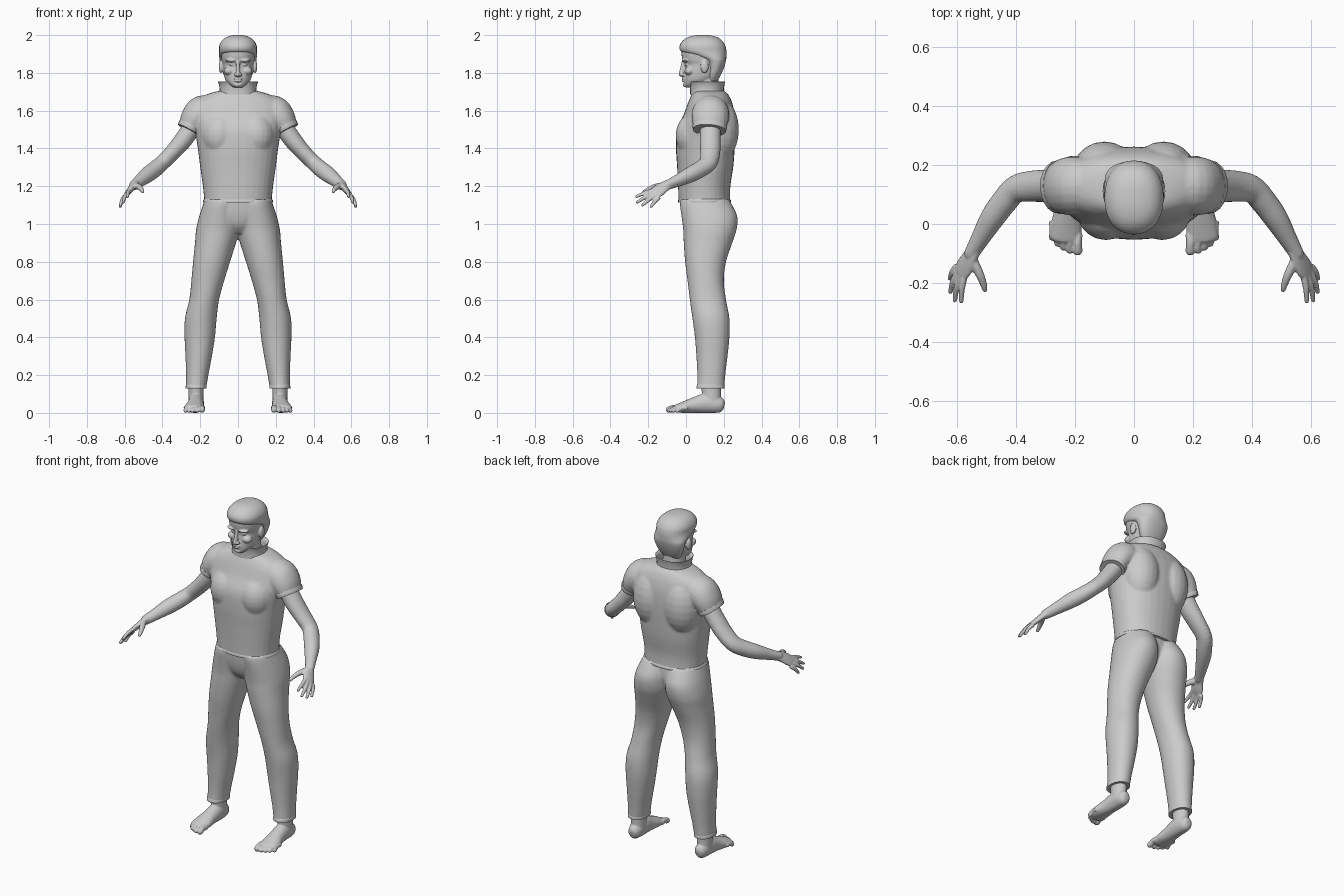
import bpy, bmesh, math
from mathutils import Vector, Matrix


def smooth_rows(rows, k=4):
    """Catmull-Rom interpolation of numeric rows."""
    out = []
    for i in range(len(rows) - 1):
        a, b, c, d = rows[max(i - 1, 0)], rows[i], rows[i + 1], rows[min(i + 2, len(rows) - 1)]
        for s in range(k):
            t = s / k
            out.append([0.5 * (2 * q + (r - p) * t + (2 * p - 5 * q + 4 * r - u) * t * t
                               + (3 * q - p - 3 * r + u) * t ** 3) for p, q, r, u in zip(a, b, c, d)])
    return out + [list(rows[-1])]


def skin(bm, rings, caps=True):
    vs = [[bm.verts.new(p) for p in r] for r in rings]
    n = len(vs[0])
    for a, b in zip(vs, vs[1:]):
        for i in range(n):
            bm.faces.new((a[i], a[(i + 1) % n], b[(i + 1) % n], b[i]))
    if caps:
        bm.faces.new(vs[0][::-1])
        bm.faces.new(vs[-1])


def circle(n=32, p=2.0):
    for i in range(n):
        c, s = math.cos(2 * math.pi * i / n), math.sin(2 * math.pi * i / n)
        yield math.copysign(abs(c) ** (2 / p), c), math.copysign(abs(s) ** (2 / p), s)


def stack(bm, rows, p=2.2, caps=True):
    """Horizontal sections: z, x0, x1, y0, y1."""
    skin(bm, [[Vector(((x0 + x1) / 2 + c * (x1 - x0) / 2, (y0 + y1) / 2 + s * (y1 - y0) / 2, z))
               for c, s in circle(32, p)] for z, x0, x1, y0, y1 in smooth_rows(rows)], caps)


def body(bm, rows, p=2.2, caps=True):
    """Sections centred on x = 0: z, half width, y0, y1."""
    stack(bm, [(z, -w, w, a, b) for z, w, a, b in rows], p, caps)


def tube(bm, rows, ref, dome=True):
    """Path sections: x, y, z, radius along ref, radius across."""
    rows = smooth_rows(rows)
    pts = [Vector(r[:3]) for r in rows]
    rings = []
    for i, r in enumerate(rows):
        t = (pts[min(i + 1, len(pts) - 1)] - pts[max(i - 1, 0)]).normalized()
        u = Vector(ref)
        u = (u - t * u.dot(t)).normalized()
        v = t.cross(u)
        rings.append([pts[i] + u * c * r[3] + v * s * r[4] for c, s in circle(20)])
    if dome:
        m = min(rows[-1][3:])
        for off, f in ((0.5, 0.87), (0.85, 0.5), (1.0, 0.1)):
            rings.append([pts[-1] + t * m * off + (u * c * r[3] + v * s * r[4]) * f for c, s in circle(20)])
    skin(bm, rings)


def ball(bm, co, r):
    bmesh.ops.create_uvsphere(bm, u_segments=20, v_segments=12, radius=1,
                              matrix=Matrix.Translation(co) @ Matrix.Diagonal((*r, 1)))


def mirror(bm):
    new = bmesh.ops.duplicate(bm, geom=bm.verts[:] + bm.edges[:] + bm.faces[:])['geom']
    for v in new:
        if isinstance(v, bmesh.types.BMVert):
            v.co.x *= -1


def finish(bm, name, voxel=0, iters=3):
    """Make the object; with a voxel size its overlapping solids are fused."""
    for v in bm.verts:
        v.co.z = max(v.co.z, 0)
    bmesh.ops.recalc_face_normals(bm, faces=bm.faces)
    for f in bm.faces:
        f.smooth = True
    me = bpy.data.meshes.new(name)
    bm.to_mesh(me)
    bm.free()
    ob = bpy.data.objects.new(name, me)
    bpy.context.collection.objects.link(ob)
    if voxel:
        m = ob.modifiers.new("fuse", 'REMESH')
        m.mode, m.voxel_size, m.use_smooth_shade = 'VOXEL', voxel, True
        m = ob.modifiers.new("soften", 'SMOOTH')
        m.factor, m.iterations = 0.5, iters
    return ob


# Shirt: sleeves and shoulder blades mirrored, then the torso
bm = bmesh.new()
tube(bm, [(.13, .13, 1.595, .085, .08), (.19, .13, 1.59, .098, .09), (.228, .128, 1.557, .098, .078),
          (.252, .125, 1.515, .088, .064), (.26, .124, 1.50, .086, .062)], (0, 1, 0), dome=False)
ball(bm, (.10, .175, 1.50), (.11, .105, .17))
ball(bm, (.095, .045, 1.47), (.10, .10, .12))
mirror(bm)
body(bm, [(1.115, .183, -.04, .236), (1.135, .18, -.04, .234), (1.2, .186, -.042, .235), (1.3, .2, -.047, .25),
          (1.4, .213, -.053, .258), (1.5, .23, -.048, .262), (1.58, .25, -.012, .258), (1.64, .235, .01, .245),
          (1.675, .19, .025, .23), (1.695, .14, .035, .215), (1.705, .095, .04, .2)])
finish(bm, "shirt", .008, 3)

# Trousers: two legs and a filler between the hips
bm = bmesh.new()
stack(bm, [(.13, .168, .275, .058, .202), (.2, .157, .275, .06, .208), (.3, .138, .278, .055, .22),
           (.4, .122, .283, .047, .23), (.5, .113, .281, .034, .23), (.6, .1, .258, .02, .212),
           (.7, .073, .247, .008, .2), (.8, .042, .238, -.005, .212), (.9, .01, .228, -.012, .245),
           (.97, -.008, .222, -.015, .268), (1.04, -.01, .206, -.024, .272), (1.1, -.01, .186, -.032, .245),
           (1.13, -.01, .175, -.03, .225)], p=2.1)
mirror(bm)
body(bm, [(.95, .07, .03, .17), (.99, .12, -.005, .205), (1.05, .17, -.024, .225), (1.13, .17, -.032, .22)])
finish(bm, "trousers", .008, 3)

# Arms and hands
bm = bmesh.new()
tube(bm, [(.23, .13, 1.53, .055, .05), (.29, .128, 1.445, .055, .048), (.345, .128, 1.38, .053, .043),
          (.40, .118, 1.325, .048, .041), (.44, .075, 1.29, .045, .043), (.48, .02, 1.26, .041, .042),
          (.52, -.048, 1.228, .031, .033), (.55, -.1, 1.205, .024, .027)], (.55, .5, -.65))
tube(bm, [(.54, -.085, 1.212, .027, .022), (.557, -.115, 1.198, .032, .018), (.574, -.145, 1.177, .038, .016),
          (.586, -.163, 1.163, .036, .013)], (.55, .5, -.65))
for base, tip in (((.572, -.17, 1.178), (.585, -.262, 1.145)), ((.585, -.168, 1.165), (.607, -.258, 1.115)),
                  ((.595, -.158, 1.152), (.622, -.23, 1.1)), ((.6, -.142, 1.14), (.623, -.185, 1.092))):
    a, b = Vector(base), Vector(tip)
    mid = a.lerp(b, .5) + Vector((.004, 0, .004))
    tube(bm, [(*a, .0115, .0115), (*mid, .0105, .0105), (*b, .008, .008)], (.55, .5, -.65))
tube(bm, [(.55, -.115, 1.203, .02, .016), (.525, -.165, 1.197, .015, .015), (.511, -.2, 1.183, .012, .012),
          (.505, -.222, 1.172, .009, .009)], (.55, .5, -.65))
mirror(bm)
finish(bm, "arms", .0045, 2)

# Feet
bm = bmesh.new()
tube(bm, [(.222, .202, .035, .014, .018), (.222, .19, .038, .03, .036), (.222, .16, .045, .039, .046),
          (.222, .11, .052, .042, .053), (.225, .05, .042, .044, .043), (.229, 0, .032, .052, .033),
          (.232, -.045, .024, .054, .023)], (1, 0, 0))
tube(bm, [(.222, .14, .04, .04, .045), (.222, .135, .1, .04, .05), (.222, .13, .18, .042, .055)], (1, 0, 0))
for x, y, r in ((.191, -.09, .017), (.217, -.089, .0125), (.239, -.079, .012), (.259, -.066, .0115),
                (.277, -.046, .0115)):
    tube(bm, [(x, y + .055, .026, r, r), (x, y + .025, .026, r * .85, r), (x, y, r, r, r)], (1, 0, 0))
mirror(bm)
finish(bm, "feet", .0045, 2)

# Head: paired face features, then skull, nose, lips and neck
bm = bmesh.new()
ball(bm, (.09, .098, 1.833), (.012, .022, .034))
ball(bm, (.036, -.002, 1.866), (.032, .022, .009))
ball(bm, (.048, .018, 1.81), (.028, .026, .022))
ball(bm, (.013, -.02, 1.79), (.009, .012, .008))
ball(bm, (.034, .006, 1.844), (.015, .014, .007))
mirror(bm)
body(bm, [(1.722, .022, .0, .05), (1.735, .042, -.01, .1), (1.755, .062, -.011, .14), (1.78, .073, -.01, .165),
          (1.81, .078, -.008, .18), (1.845, .082, -.006, .195), (1.87, .087, -.019, .2), (1.91, .09, -.024, .2),
          (1.95, .082, -.015, .19), (1.98, .05, .02, .15)], p=2.15)
tube(bm, [(0, -.01, 1.862, .009, .012), (0, -.017, 1.83, .01, .013), (0, -.026, 1.793, .013, .013)], (1, 0, 0))
ball(bm, (0, -.012, 1.77), (.024, .012, .006))
ball(bm, (0, -.011, 1.758), (.021, .012, .006))
ball(bm, (0, -.003, 1.737), (.022, .014, .012))
body(bm, [(1.64, .075, .045, .19), (1.7, .064, .05, .175), (1.8, .06, .05, .17)])
finish(bm, "head", .004, 2)

# Close-cropped hair, cut back around the face and ears
bm = bmesh.new()
body(bm, [(1.755, .055, .105, .165), (1.79, .076, .11, .185), (1.83, .09, .11, .202), (1.865, .098, .095, .212),
          (1.885, .1, .045, .214), (1.905, .1, -.012, .215), (1.92, .1, -.032, .214), (1.945, .099, -.034, .208),
          (1.97, .086, -.018, .192), (1.988, .064, .008, .168), (1.998, .035, .042, .135), (2.001, .01, .075, .1)])
finish(bm, "hair", .005, 2)

# Turned-over collar
bm = bmesh.new()
body(bm, [(1.685, .1, .022, .2), (1.71, .097, .022, .2), (1.735, .1, .02, .203), (1.752, .106, .016, .206),
          (1.75, .1, .022, .2), (1.735, .09, .032, .19), (1.69, .085, .036, .186)], caps=False)
finish(bm, "collar")

# Thin hem bands on shirt bottom, sleeve ends and trouser cuffs
bm = bmesh.new()
tube(bm, [(.25, .126, 1.519, .091, .066), (.256, .125, 1.508, .091, .066), (.262, .124, 1.497, .088, .064)],
     (0, 1, 0), dome=False)
stack(bm, [(.128, .166, .277, .056, .204), (.14, .166, .277, .056, .204), (.15, .166, .275, .06, .2)], p=2.1)
mirror(bm)
body(bm, [(1.114, .185, -.042, .238), (1.124, .185, -.042, .238), (1.135, .178, -.037, .231)])
finish(bm, "hem_bands")
bpy.ops.object.select_all(action='DESELECT')
band = bpy.data.objects["hem_bands"]
band.select_set(True)
bpy.context.view_layer.objects.active = band
bpy.ops.object.shade_smooth_by_angle(angle=math.radians(40))
